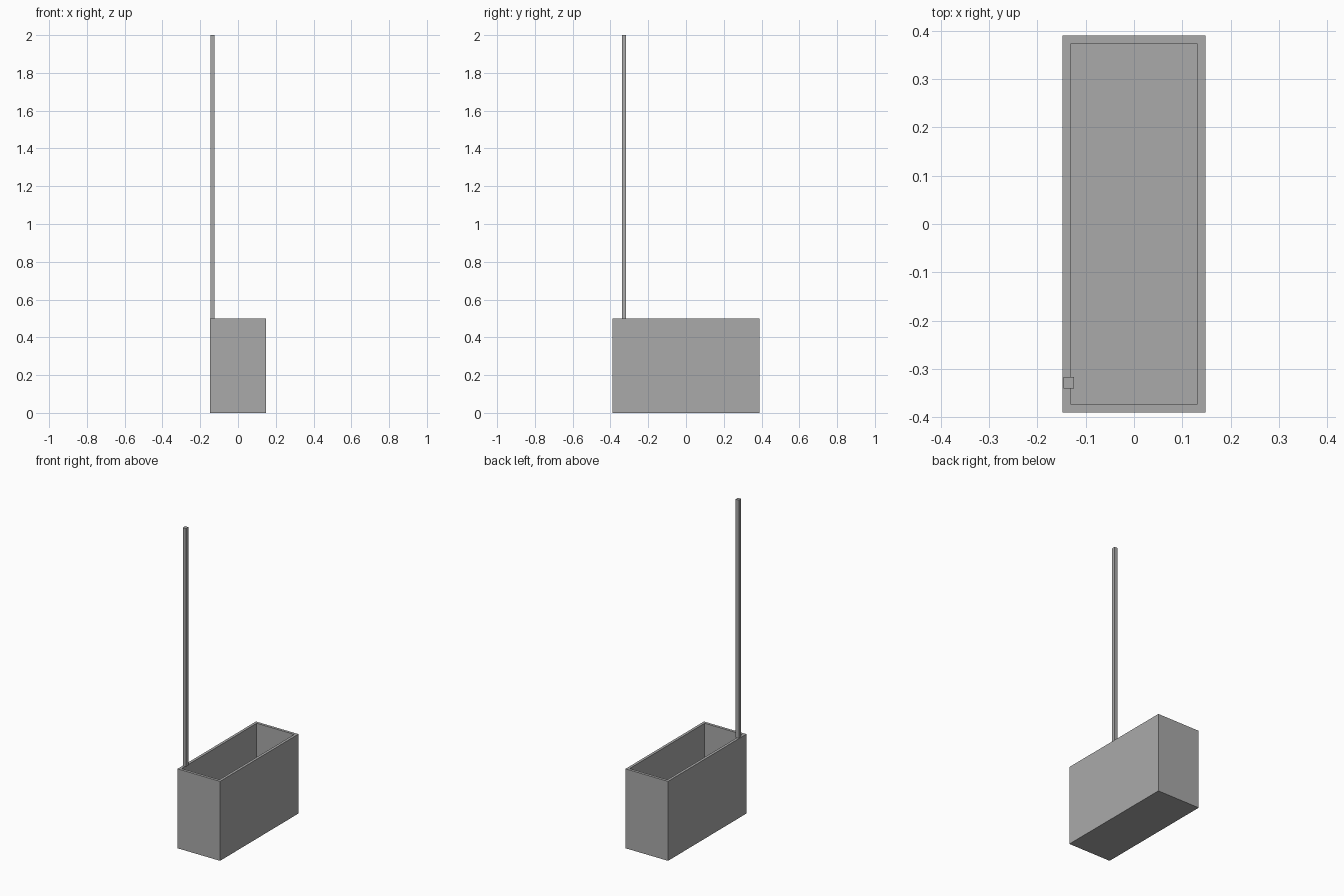
import bpy
import bmesh

cube = bpy.data.objects.get("Cube")
if cube:
    bpy.data.objects.remove(cube, do_unlink=True)

# Single plain grey
grey = bpy.data.materials.new("plain_grey")
grey.use_nodes = True
colour = (0.4, 0.4, 0.4, 1)
grey.diffuse_color = colour
grey.node_tree.nodes["Principled BSDF"].inputs["Base Color"].default_value = colour


def add_block(name, low, high):
    """Axis-aligned block between two corners; returns its bmesh and object."""
    mesh = bpy.data.meshes.new(name)
    obj = bpy.data.objects.new(name, mesh)
    bpy.context.collection.objects.link(obj)
    mesh.materials.append(grey)
    bm = bmesh.new()
    bmesh.ops.create_cube(bm, size=1)
    for v in bm.verts:
        for i in range(3):
            v.co[i] = high[i] if v.co[i] > 0 else low[i]
    return bm, obj


def finish(bm, obj):
    bmesh.ops.recalc_face_normals(bm, faces=bm.faces)
    bm.to_mesh(obj.data)
    bm.free()


WALL = 0.024
HEIGHT = 0.5

# Open planter box: inset the top for the rim, then push the inside down
bm, planter = add_block("planter_box", (-0.148, -0.39, 0), (0.148, 0.39, HEIGHT))
bm.normal_update()
top = max(bm.faces, key=lambda f: f.calc_center_median().z)
bmesh.ops.inset_region(bm, faces=[top], thickness=WALL)
well = bmesh.ops.extrude_face_region(bm, geom=[top])
floor_verts = [g for g in well["geom"] if isinstance(g, bmesh.types.BMVert)]
bmesh.ops.translate(bm, verts=floor_verts, vec=(0, 0, WALL - HEIGHT))
if top.is_valid:
    bmesh.ops.delete(bm, geom=[top], context="FACES_ONLY")
finish(bm, planter)

# Tall square post standing on the rim near the front right corner
bm, post = add_block("post", (-0.146, -0.34, HEIGHT), (-0.124, -0.317, 2))
finish(bm, post)
